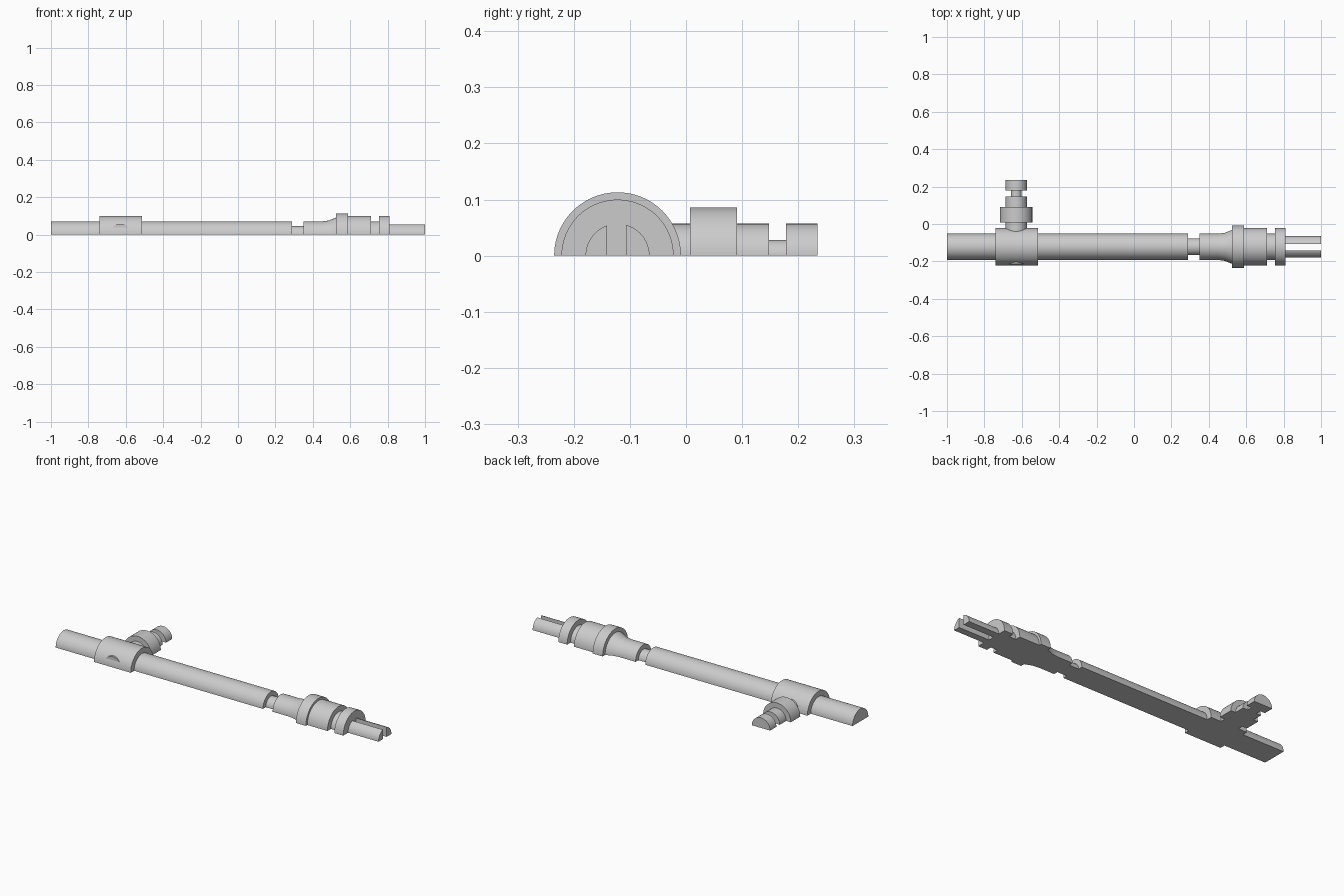
import bpy, bmesh, math
from mathutils import Matrix

cube = bpy.data.objects.get("Cube")
if cube:
    bpy.data.objects.remove(cube, do_unlink=True)

grey = bpy.data.materials.new("plain grey")
grey.use_nodes = True
COLOUR = (0.6, 0.6, 0.6, 1)
grey.diffuse_color = COLOUR
grey.node_tree.nodes["Principled BSDF"].inputs["Base Color"].default_value = COLOUR

AXIS_Y = -0.122   # centre line of the long shaft
ARM_X = -0.63     # centre line of the side arm
SEGMENTS = 40


def add_object(name, bm):
    bmesh.ops.recalc_face_normals(bm, faces=bm.faces[:])
    mesh = bpy.data.meshes.new(name)
    bm.to_mesh(mesh)
    bm.free()
    mesh.materials.append(grey)
    obj = bpy.data.objects.new(name, mesh)
    bpy.context.collection.objects.link(obj)
    return obj


def half_lathe(name, profile, matrix):
    """Half-round solid along local x, flat side on z = 0."""
    bm = bmesh.new()
    rings = []
    for x, r in profile:
        angles = [math.pi * i / SEGMENTS for i in range(SEGMENTS + 1)]
        rings.append([bm.verts.new((x, r * math.cos(a), r * math.sin(a))) for a in angles])
    for a, b in zip(rings, rings[1:]):
        for i in range(SEGMENTS):
            bm.faces.new((a[i], a[i + 1], b[i + 1], b[i]))
    bm.faces.new(rings[0])
    bm.faces.new(rings[-1])
    bm.faces.new([r[0] for r in rings] + [r[-1] for r in reversed(rings)])
    bm.transform(matrix)
    return add_object(name, bm)


def steps(start, sections):
    """Turn (end, radius) sections into a stepped profile."""
    points = []
    for end, radius in sections:
        points += [(start, radius), (end, radius)]
        start = end
    return points


def combine(target, other, operation):
    mod = target.modifiers.new(operation.lower(), 'BOOLEAN')
    mod.operation = operation
    mod.solver = 'EXACT'
    mod.object = other
    bpy.context.view_layer.objects.active = target
    bpy.ops.object.modifier_apply(modifier=mod.name)
    bpy.data.objects.remove(other, do_unlink=True)


# Long shaft: sleeve, rod, groove, flared nose, collars and prong stub
profile = steps(-1, [(-0.74, 0.07), (-0.512, 0.1), (0.29, 0.07), (0.35, 0.045), (0.45, 0.07)])
profile += [(0.485, 0.075), (0.525, 0.091)]
profile += steps(0.525, [(0.587, 0.113), (0.712, 0.1), (0.755, 0.07), (0.81, 0.1), (1, 0.057)])
shaft = half_lathe("shaft", profile, Matrix.Translation((0, AXIS_Y, 0)))

# Side arm, passing through the sleeve and just showing at the front
arm_profile = steps(-0.215, [(0.007, 0.057), (0.091, 0.086), (0.148, 0.057),
                             (0.178, 0.028), (0.234, 0.057)])
arm = half_lathe("side_arm", arm_profile,
                 Matrix.Translation((ARM_X, 0, 0)) @ Matrix.Rotation(math.pi / 2, 4, 'Z'))
combine(shaft, arm, 'UNION')

# Slot that splits the stub into two prongs
bm = bmesh.new()
bmesh.ops.create_cube(bm, size=1, matrix=Matrix.Translation((0.91, AXIS_Y - 0.002, 0))
                      @ Matrix.Diagonal((0.2, 0.034, 0.3, 1)))
slot = add_object("slot_cutter", bm)
slot.hide_render = True
combine(shaft, slot, 'DIFFERENCE')

# Smooth round surfaces, crisp steps
bpy.ops.object.select_all(action='DESELECT')
shaft.select_set(True)
bpy.context.view_layer.objects.active = shaft
bpy.ops.object.shade_smooth_by_angle(angle=math.radians(15))
